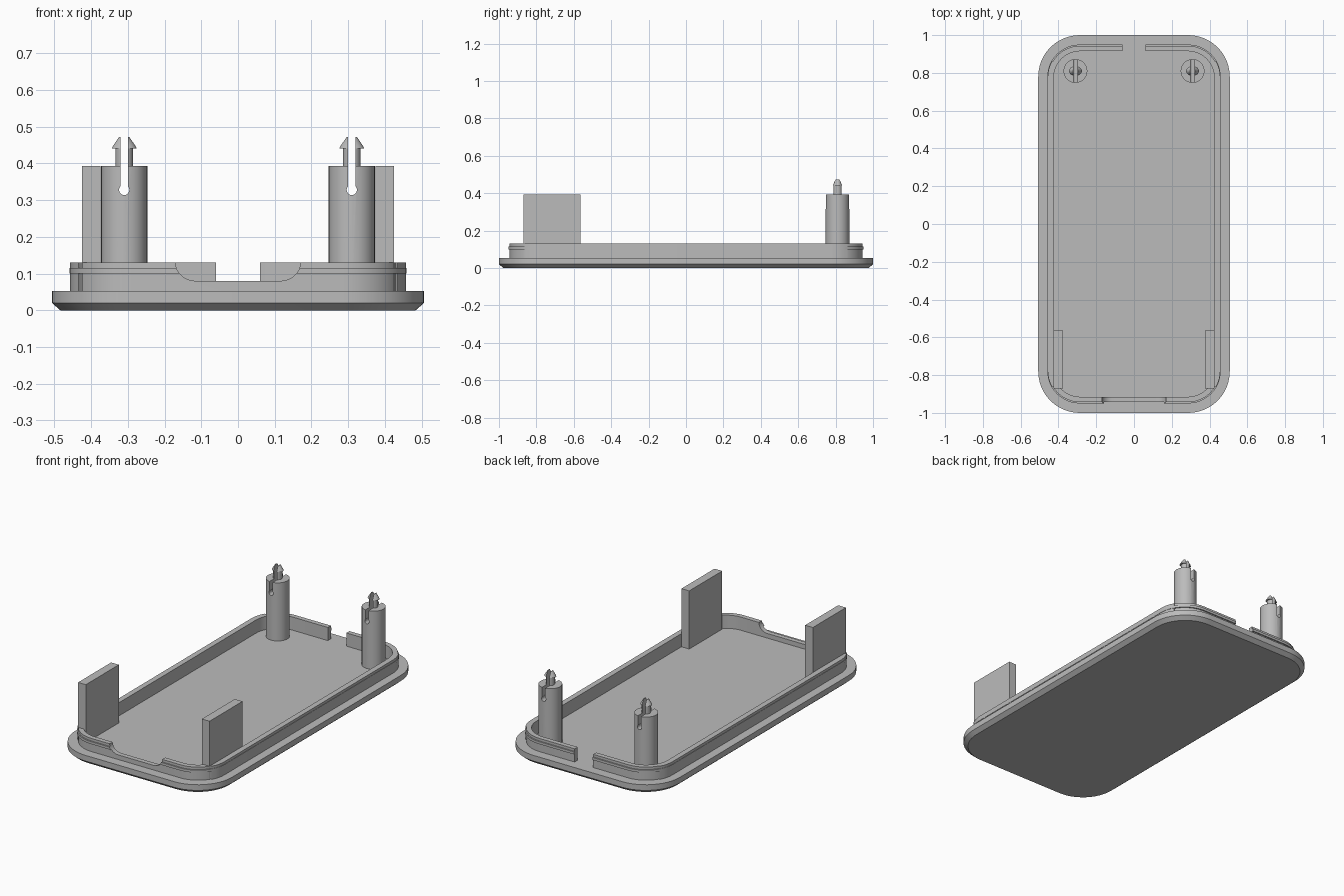
import bpy, bmesh
from math import sin, cos, pi, radians

cube = bpy.data.objects.get("Cube")
if cube:
    bpy.data.objects.remove(cube)

grey = bpy.data.materials.new("plain grey")
grey.use_nodes = True
colour = (0.5, 0.5, 0.5, 1)
grey.diffuse_color = colour
grey.node_tree.nodes["Principled BSDF"].inputs["Base Color"].default_value = colour


def rounded(hx, hy, r, seg=12):
    """Rounded rectangle outline, counter-clockwise."""
    pts = []
    for q, (sx, sy) in enumerate(((1, 1), (-1, 1), (-1, -1), (1, -1))):
        for i in range(seg + 1):
            a = (q + i / seg) * pi / 2
            pts.append((sx * (hx - r) + r * cos(a), sy * (hy - r) + r * sin(a)))
    return pts


def loft(name, loops, ring=False, closed=True):
    """Skin a stack of equal-length loops; ring joins the last to the first."""
    bm = bmesh.new()
    rows = [[bm.verts.new(p) for p in loop] for loop in loops]
    n = len(rows[0])
    pairs = list(zip(rows, rows[1:] + rows[:1]))
    for a, b in pairs if ring else pairs[:-1]:
        for i in range(n if closed else n - 1):
            j = (i + 1) % n
            bm.faces.new((a[i], a[j], b[j], b[i]))
    if not ring:
        bm.faces.new(rows[0][::-1])
        bm.faces.new(rows[-1])
    elif not closed:
        bm.faces.new([r[0] for r in rows])
        bm.faces.new([r[-1] for r in rows])
    bmesh.ops.recalc_face_normals(bm, faces=bm.faces)
    mesh = bpy.data.meshes.new(name)
    bm.to_mesh(mesh)
    bm.free()
    mesh.materials.append(grey)
    ob = bpy.data.objects.new(name, mesh)
    bpy.context.collection.objects.link(ob)
    return ob


def at(points, z):
    return [(x, y, z) for x, y in points]


def box(name, x0, x1, y0, y1, z0, z1):
    rect = [(x0, y0), (x1, y0), (x1, y1), (x0, y1)]
    return loft(name, [at(rect, z0), at(rect, z1)])


def prism(name, profile, y0, y1):
    """Extrude an x-z profile along y."""
    return loft(name, [[(x, y, z) for x, z in profile] for y in (y0, y1)])


def activate(ob):
    bpy.ops.object.select_all(action='DESELECT')
    ob.select_set(True)
    bpy.context.view_layer.objects.active = ob


def cut(ob, cutter):
    cutter.hide_render = True
    mod = ob.modifiers.new("cut", 'BOOLEAN')
    mod.object = cutter
    mod.solver = 'EXACT'
    activate(ob)
    bpy.ops.object.modifier_apply(modifier=mod.name)
    bpy.data.objects.remove(cutter)


def smooth(ob):
    activate(ob)
    bpy.ops.object.shade_smooth_by_angle(angle=radians(25))


FLOOR, RIM, SINK = 0.053, 0.13, 0.045

# Base plate with chamfered underside
edge = rounded(0.507, 1.0, 0.22)
smooth(loft("base_plate", [at(rounded(0.484, 0.977, 0.2), 0), at(edge, 0.02), at(edge, FLOOR)]))

# Raised lip with a snap bead round the outside
inner = rounded(0.425, 0.915, 0.14)
core = rounded(0.452, 0.943, 0.165)
bead = rounded(0.459, 0.95, 0.172)
lip = loft("lip", [at(inner, SINK), at(core, SINK), at(core, 0.1), at(bead, 0.1),
                   at(bead, 0.115), at(core, 0.115), at(core, RIM), at(inner, RIM)], ring=True)

# Gap in the back wall and curved dip in the front wall
cut(lip, box("gap_cutter", -0.06, 0.06, 0.8, 1.1, 0, 0.3))
arc = [(0.115 + 0.055 * sin(i * pi / 16), RIM - 0.05 * cos(i * pi / 16)) for i in range(9)]
dip = arc + [(0.17, 0.2), (-0.17, 0.2)] + [(-x, z) for x, z in reversed(arc)]
cut(lip, prism("dip_cutter", dip, -1.1, -0.8))
smooth(lip)

# Thickened long sides of the lip
outer = rounded(0.457, 0.948, 0.17)
for side, s in (("left", 1), ("right", -1)):
    keep = sorted((i for i, p in enumerate(outer) if p[0] * s > 0 and abs(p[1]) < 0.88),
                  key=lambda i: outer[i][1])
    a, b = [core[i] for i in keep], [outer[i] for i in keep]
    smooth(loft(side + "_lip_pad", [at(a, SINK), at(b, SINK), at(b, RIM), at(a, RIM)],
                ring=True, closed=False))

    # Upright tab near the front
    x0, x1 = sorted((s * 0.375, s * 0.425))
    box(side + "_tab", x0, x1, -0.87, -0.565, SINK, 0.393)

    # Round post with a split snap pin, its barbed head narrowed in depth
    cx, cy = s * 0.31, 0.81
    profile = [(0.063, SINK), (0.063, 0.393), (0.024, 0.393), (0.024, 0.44),
               (0.034, 0.44), (0.031, 0.447), (0.014, 0.472)]
    loops = []
    for r, z in profile:
        depth = 0.76 if r > 0.03 and z > 0.43 else 1
        loops.append([(cx + r * cos(k * pi / 16), cy + depth * r * sin(k * pi / 16), z)
                      for k in range(32)])
    post = loft(side + "_snap_post", loops)
    # Keyhole slot
    hole = [(cx + 0.014 * sin(t), 0.328 - 0.014 * cos(t))
            for t in (radians(-135 + 270 * i / 16) for i in range(17))]
    slot = hole + [(cx + 0.01, 0.55), (cx - 0.01, 0.55)]
    cut(post, prism("slot_cutter", slot, cy - 0.1, cy + 0.1))
    smooth(post)
